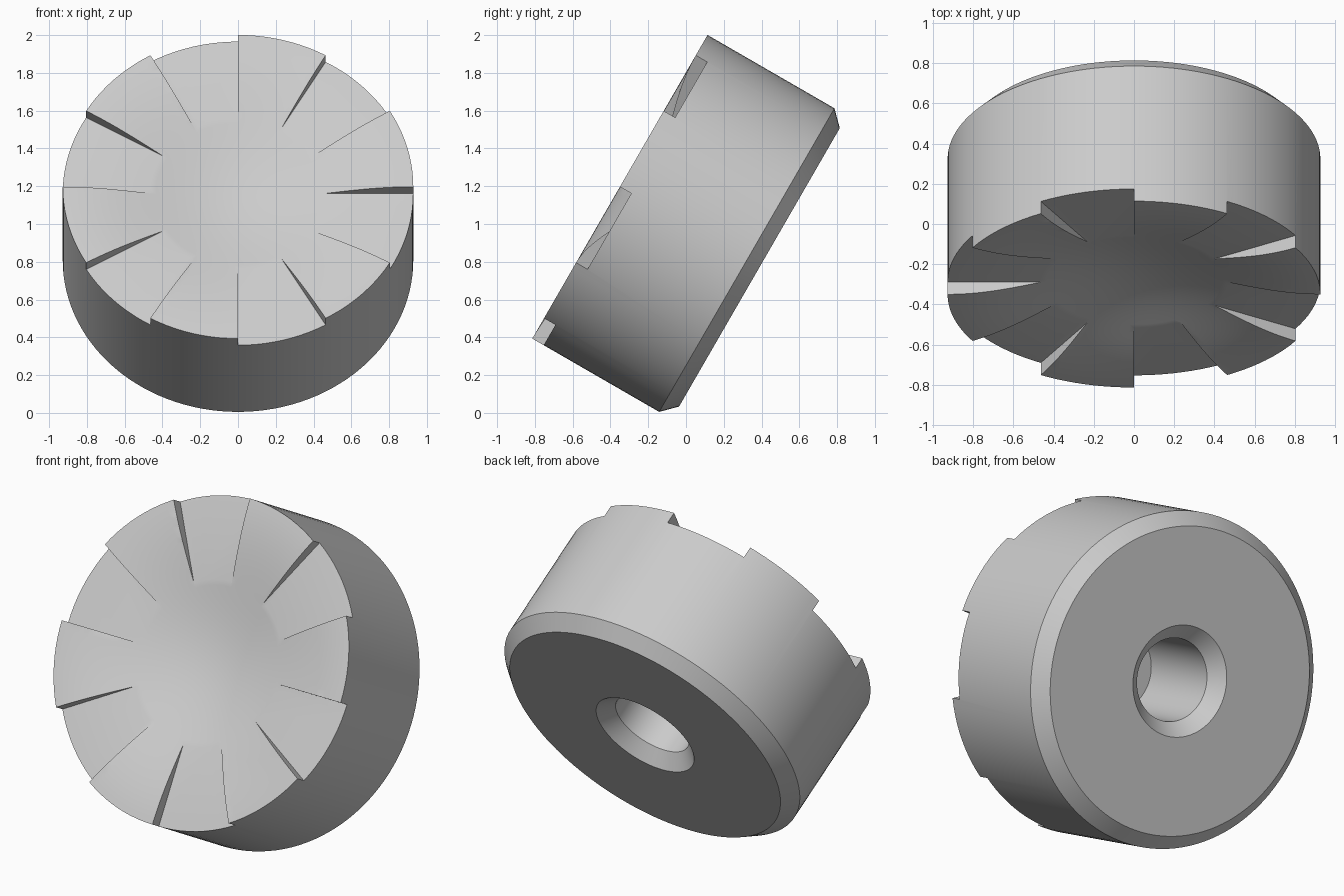
import bpy
import bmesh
from math import sin, cos, pi, radians
from mathutils import Matrix

cube = bpy.data.objects.get("Cube")
if cube:
    bpy.data.objects.remove(cube, do_unlink=True)

RADIUS = 0.928
THICK = 0.853
BEVEL = 0.077
STEP = 0.07       # depth of the notches, half the depth of the dish
SEGMENTS = 120

grey = bpy.data.materials.new("plain grey")
grey.use_nodes = True
color = (0.6, 0.6, 0.6, 1)
grey.diffuse_color = color
grey.node_tree.nodes["Principled BSDF"].inputs["Base Color"].default_value = color


def make_object(name, bm):
    bmesh.ops.recalc_face_normals(bm, faces=bm.faces)
    mesh = bpy.data.meshes.new(name)
    bm.to_mesh(mesh)
    bm.free()
    mesh.materials.append(grey)
    obj = bpy.data.objects.new(name, mesh)
    bpy.context.collection.objects.link(obj)
    return obj


# Profile: dished front, rim, bevelled back edge, blind bore
count = 32
profile = []
for i in range(count + 1):
    r = RADIUS * i / count
    profile.append((r, -STEP * (1 + cos(pi * r / RADIUS))))
profile += [
    (RADIUS, BEVEL - THICK),
    (RADIUS - BEVEL, -THICK),
    (0.308, -THICK),
    (0.23, BEVEL - THICK),
    (0.23, -0.23),
    (0, -0.23),
]

# Turned disc
bm = bmesh.new()
verts = [bm.verts.new((r, 0, z)) for r, z in profile]
edges = [bm.edges.new(pair) for pair in zip(verts, verts[1:])]
bmesh.ops.spin(bm, geom=verts + edges, cent=(0, 0, 0), axis=(0, 0, 1),
               angle=2 * pi, steps=SEGMENTS, use_duplicate=False)
bmesh.ops.remove_doubles(bm, verts=bm.verts, dist=0.0001)
disc = make_object("toothed_disc", bm)

# Six wedge cutters, each leaving a flat notch between raised teeth
bm = bmesh.new()
for k in range(6):
    start = radians(30 + 60 * k)
    end = start + radians(30)
    outline = [(r * sin(a), r * cos(a))
               for r, a in ((0.2, start), (1.3, start), (1.3, end), (0.2, end))]
    face = bm.faces.new([bm.verts.new((x, y, -STEP)) for x, y in outline])
    top = bmesh.ops.extrude_face_region(bm, geom=[face])["geom"]
    bmesh.ops.translate(bm, vec=(0, 0, 0.3),
                        verts=[v for v in top if isinstance(v, bmesh.types.BMVert)])
cutter = make_object("notch_cutter", bm)
cutter.hide_render = True

bpy.context.view_layer.objects.active = disc
disc.select_set(True)
mod = disc.modifiers.new("notches", "BOOLEAN")
mod.operation = "DIFFERENCE"
mod.solver = "EXACT"
mod.object = cutter
bpy.ops.object.modifier_apply(modifier=mod.name)
bpy.data.objects.remove(cutter, do_unlink=True)

# Tilt the dished face forwards and up
disc.data.transform(Matrix.Translation((0, -0.35, 1.197))
                    @ Matrix.Rotation(radians(60), 4, "X"))
bpy.ops.object.select_all(action="DESELECT")
disc.select_set(True)
bpy.ops.object.shade_smooth_by_angle(angle=radians(20))
